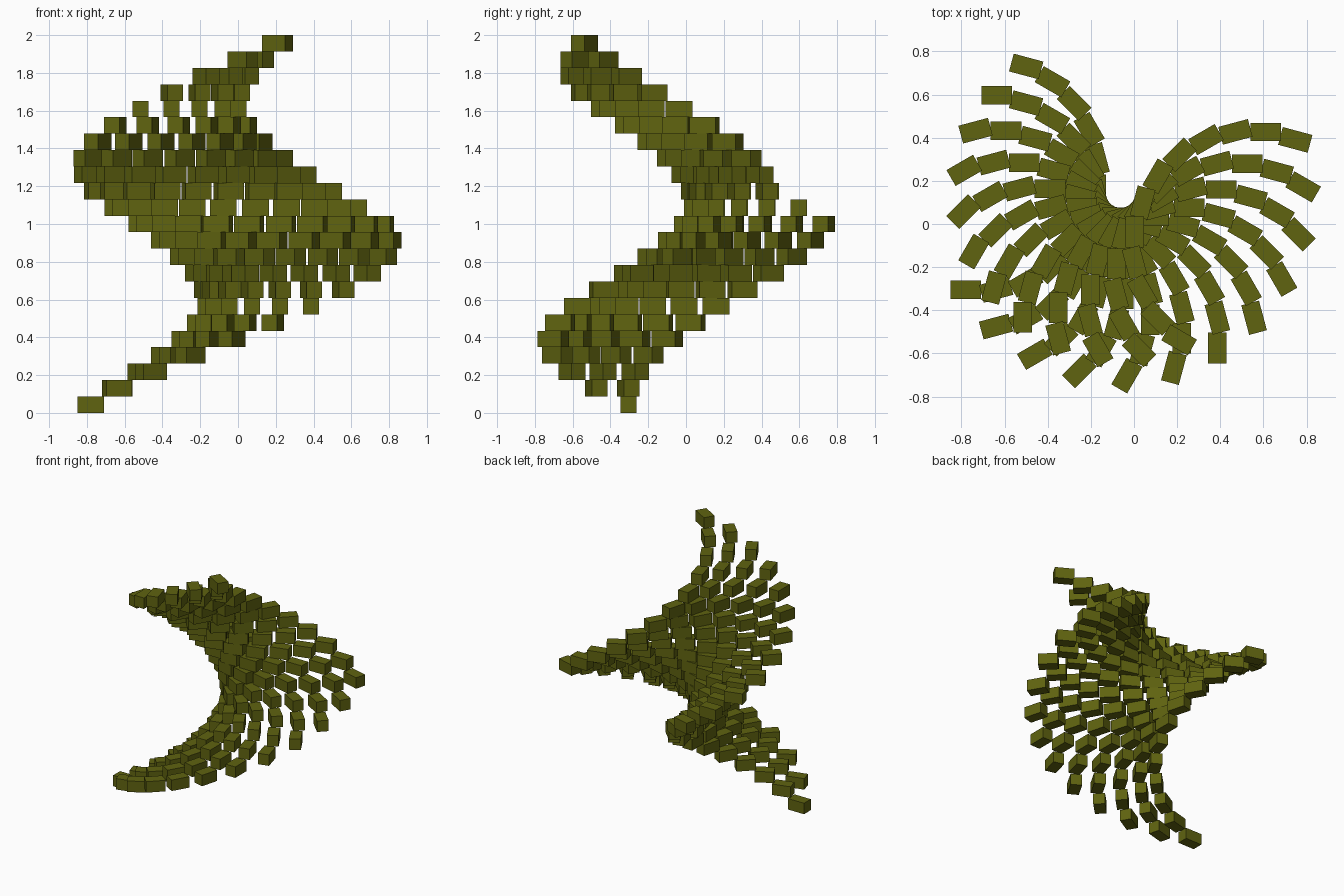
import bpy
import bmesh
from math import radians
from mathutils import Matrix, Vector

COUNT = 12                      # blocks per arm, and number of arms
STEP = radians(15)              # turn between neighbours
RISE = 2 / (2 * COUNT - 1)      # height of one layer
BLOCK = (0.142, 0.085, RISE)
PIVOT = Vector((-0.062, 0.143, 0))       # axis the arms fan around
ARM_AXIS = Vector((-0.708, 0.231, 0))    # axis the first arm curls around
FIRST = Vector((-0.78, -0.305, RISE / 2))  # lowest block

cube = bpy.data.objects.get("Cube")
if cube:
    bpy.data.objects.remove(cube, do_unlink=True)

olive = bpy.data.materials.new("olive")
olive.use_nodes = True
colour = (0.115, 0.125, 0.005, 1)
olive.diffuse_color = colour
olive.node_tree.nodes["Principled BSDF"].inputs["Base Color"].default_value = colour


def screw(axis, n):
    """Turn n steps around a vertical axis while rising n layers."""
    turn = Matrix.Rotation(n * STEP, 4, "Z")
    lift = Vector((0, 0, n * RISE))
    return Matrix.Translation(axis + lift) @ turn @ Matrix.Translation(-axis)


# One curling arm of blocks
bm = bmesh.new()
block = Matrix.Translation(FIRST) @ Matrix.Diagonal((*BLOCK, 1))
for j in range(COUNT):
    bmesh.ops.create_cube(bm, size=1, matrix=screw(ARM_AXIS, j) @ block)
mesh = bpy.data.meshes.new("curled_arm")
bm.to_mesh(mesh)
bm.free()
mesh.materials.append(olive)

# Fan of rising arms sharing the same mesh
for i in range(COUNT):
    arm = bpy.data.objects.new(f"curled_arm_{i + 1}", mesh)
    arm.matrix_world = screw(PIVOT, i)
    bpy.context.collection.objects.link(arm)
